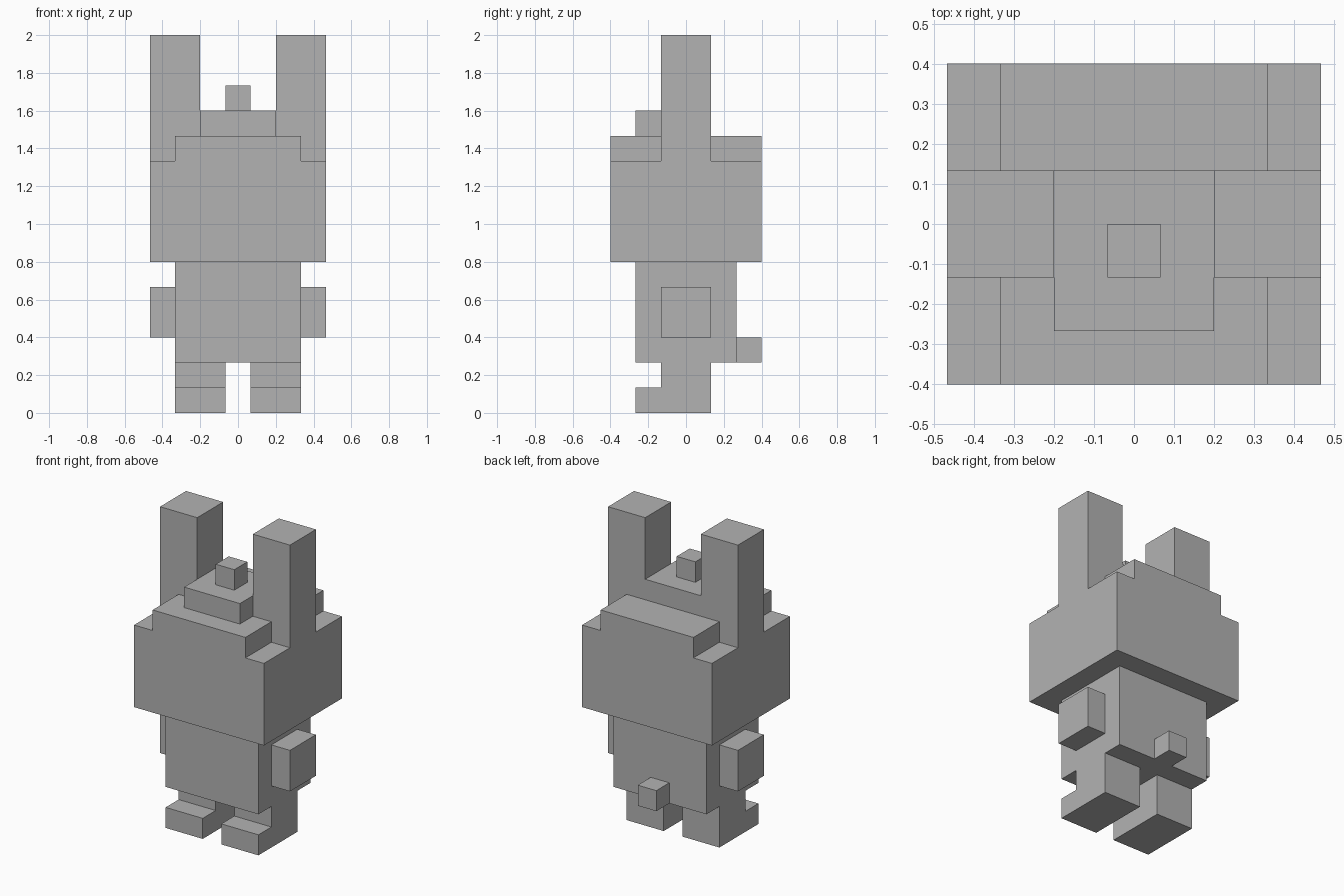
import bpy
import bmesh
from mathutils import Vector

cube = bpy.data.objects.get("Cube")
if cube:
    bpy.data.objects.remove(cube, do_unlink=True)

U = 2 / 15  # one block

grey = bpy.data.materials.new("plain grey")
grey.use_nodes = True
COLOUR = (0.45, 0.45, 0.45, 1)
grey.diffuse_color = COLOUR
grey.node_tree.nodes["Principled BSDF"].inputs["Base Color"].default_value = COLOUR


def prism(name, profile, start, end, axis="y", flip=False):
    """Extrude a profile in block units, (x, z) along y or (y, z) along x."""
    bm = bmesh.new()
    side = -1 if flip else 1

    def place(a, b, depth):
        x, y = (a, depth) if axis == "y" else (depth, a)
        return Vector((side * x, y, b)) * U

    base = bm.faces.new([bm.verts.new(place(a, b, start)) for a, b in profile])
    moved = bmesh.ops.extrude_face_region(bm, geom=[base], use_keep_orig=True)
    verts = [v for v in moved["geom"] if isinstance(v, bmesh.types.BMVert)]
    shift = place(0, 0, end) - place(0, 0, start)
    bmesh.ops.translate(bm, verts=verts, vec=shift)
    bmesh.ops.recalc_face_normals(bm, faces=bm.faces)
    mesh = bpy.data.meshes.new(name)
    bm.to_mesh(mesh)
    bm.free()
    mesh.materials.append(grey)
    obj = bpy.data.objects.new(name, mesh)
    bpy.context.collection.objects.link(obj)
    return obj


def box(name, x, y, z, flip=False):
    """Block spanning three (low, high) ranges."""
    profile = [(x[0], z[0]), (x[1], z[0]), (x[1], z[1]), (x[0], z[1])]
    return prism(name, profile, y[0], y[1], flip=flip)


# Head with a narrower step on top
prism("head", [(-3.5, 6), (3.5, 6), (3.5, 10), (2.5, 10), (2.5, 11),
               (-2.5, 11), (-2.5, 10), (-3.5, 10)], -3, 3)
box("head_cap", (-1.5, 1.5), (-2, 1), (11, 12))
box("topknot", (-0.5, 0.5), (-1, 0), (12, 13))

# Body and tail
box("body", (-2.5, 2.5), (-2, 2), (2, 6))
box("tail", (-0.5, 0.5), (2, 3), (2, 3))

# Paired parts
for label, flip in (("left", False), ("right", True)):
    # Ear notched over the step of the head
    prism(label + "_ear", [(2.5, 10), (3.5, 10), (3.5, 15), (1.5, 15),
                           (1.5, 11), (2.5, 11)], -1, 1, flip=flip)
    box(label + "_arm", (2.5, 3.5), (-1, 1), (3, 5), flip)
    # Leg with the foot pointing forward
    prism(label + "_leg", [(-2, 0), (1, 0), (1, 2), (-1, 2), (-1, 1), (-2, 1)],
          0.5, 2.5, axis="x", flip=flip)
